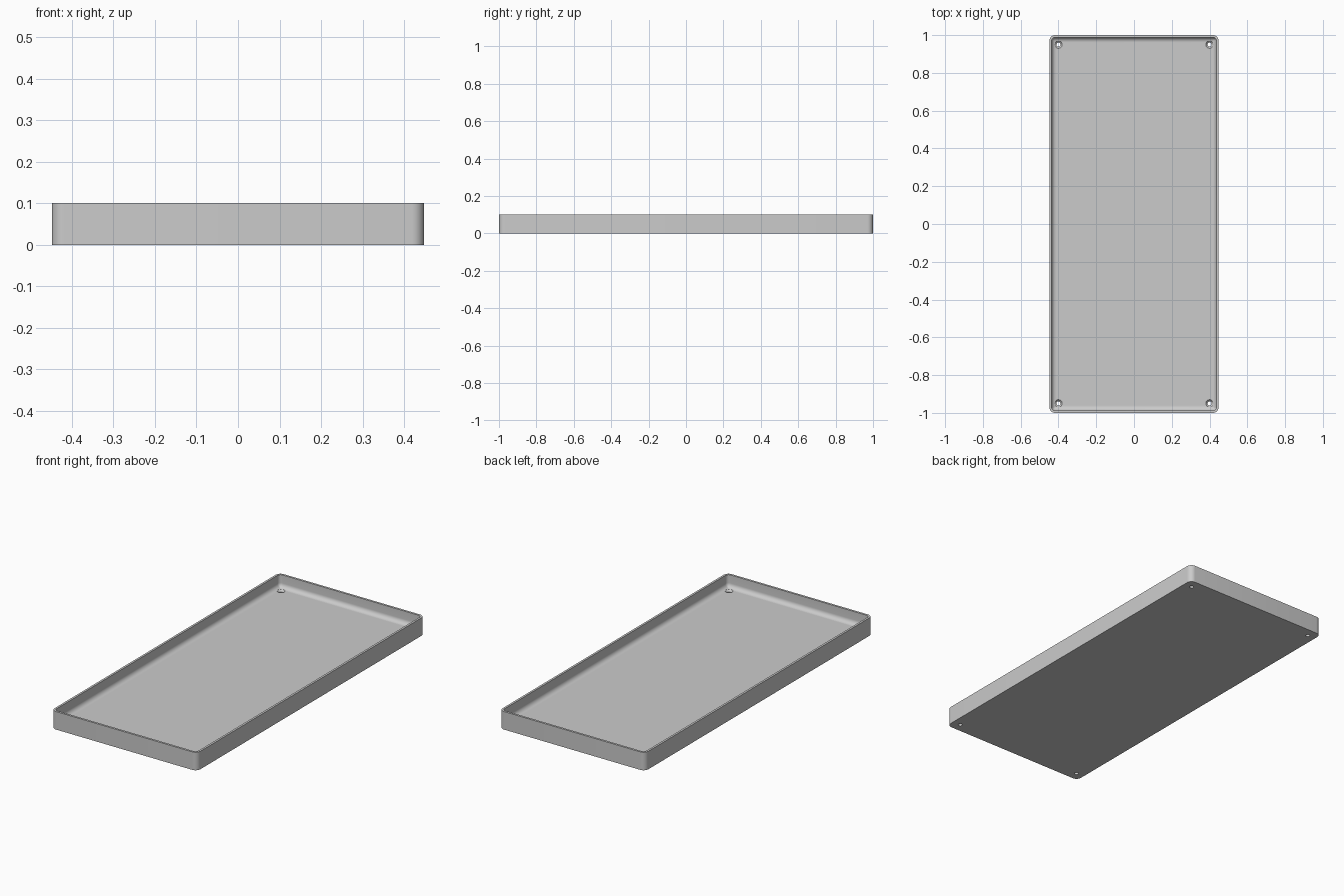
import bpy, bmesh, math

if "Cube" in bpy.data.objects:
    bpy.data.objects.remove(bpy.data.objects["Cube"], do_unlink=True)

HALF_X, HALF_Y, HEIGHT = 0.448, 1.0, 0.1
CORNER, WALL, FLOOR, FILLET = 0.03, 0.012, 0.03, 0.025
ARC_STEPS = 8

# Single grey material
grey = bpy.data.materials.new("grey")
grey.use_nodes = True
grey.diffuse_color = (0.6, 0.6, 0.6, 1)
grey.node_tree.nodes["Principled BSDF"].inputs["Base Color"].default_value = (0.6, 0.6, 0.6, 1)


def make_object(name, bm):
    bmesh.ops.recalc_face_normals(bm, faces=bm.faces)
    mesh = bpy.data.meshes.new(name)
    bm.to_mesh(mesh)
    bm.free()
    mesh.materials.append(grey)
    obj = bpy.data.objects.new(name, mesh)
    bpy.context.collection.objects.link(obj)
    return obj


def loft(bm, rings):
    """Skin closed rings of points and cap both ends."""
    loops = [[bm.verts.new(p) for p in ring] for ring in rings]
    for a, b in zip(loops, loops[1:]):
        for i in range(len(a)):
            j = (i + 1) % len(a)
            bm.faces.new((a[i], a[j], b[j], b[i]))
    bm.faces.new(loops[0])
    bm.faces.new(loops[-1])


def rounded_ring(inset, z):
    """Rounded rectangle, offset inwards from the outer outline."""
    r = max(CORNER - inset, 0.004)
    cx, cy = HALF_X - inset - r, HALF_Y - inset - r
    points = []
    for quarter, (sx, sy) in enumerate([(1, 1), (-1, 1), (-1, -1), (1, -1)]):
        for k in range(ARC_STEPS + 1):
            a = (quarter + k / ARC_STEPS) * math.pi / 2
            points.append((sx * cx + r * math.cos(a), sy * cy + r * math.sin(a), z))
    return points


def circle(x, y, r, z, n=32):
    return [(x + r * math.cos(i * math.tau / n), y + r * math.sin(i * math.tau / n), z)
            for i in range(n)]


# Tray: outer wall, rim, inner wall, filleted floor
profile = [(0, 0), (0, HEIGHT), (WALL, HEIGHT)]
for k in range(ARC_STEPS + 1):
    a = k / ARC_STEPS * math.pi / 2
    profile.append((WALL + FILLET * (1 - math.cos(a)), FLOOR + FILLET * (1 - math.sin(a))))
bm = bmesh.new()
loft(bm, [rounded_ring(inset, z) for inset, z in profile])
tray = make_object("tray", bm)

# Countersunk screw holes in the four corners
bm = bmesh.new()
for sx in (-1, 1):
    for sy in (-1, 1):
        steps = [(0.011, -0.02), (0.011, FLOOR - 0.01), (0.02, FLOOR), (0.02, 0.06)]
        loft(bm, [circle(sx * 0.4, sy * 0.95, r, z) for r, z in steps])
cutter = make_object("screw_hole_cutter", bm)
cutter.hide_render = True

holes = tray.modifiers.new("screw_holes", "BOOLEAN")
holes.operation = "DIFFERENCE"
holes.solver = "EXACT"
holes.object = cutter

bpy.ops.object.select_all(action="DESELECT")
tray.select_set(True)
bpy.context.view_layer.objects.active = tray
bpy.ops.object.modifier_apply(modifier=holes.name)
bpy.data.objects.remove(cutter, do_unlink=True)
bpy.ops.object.shade_smooth_by_angle(angle=math.radians(35))
